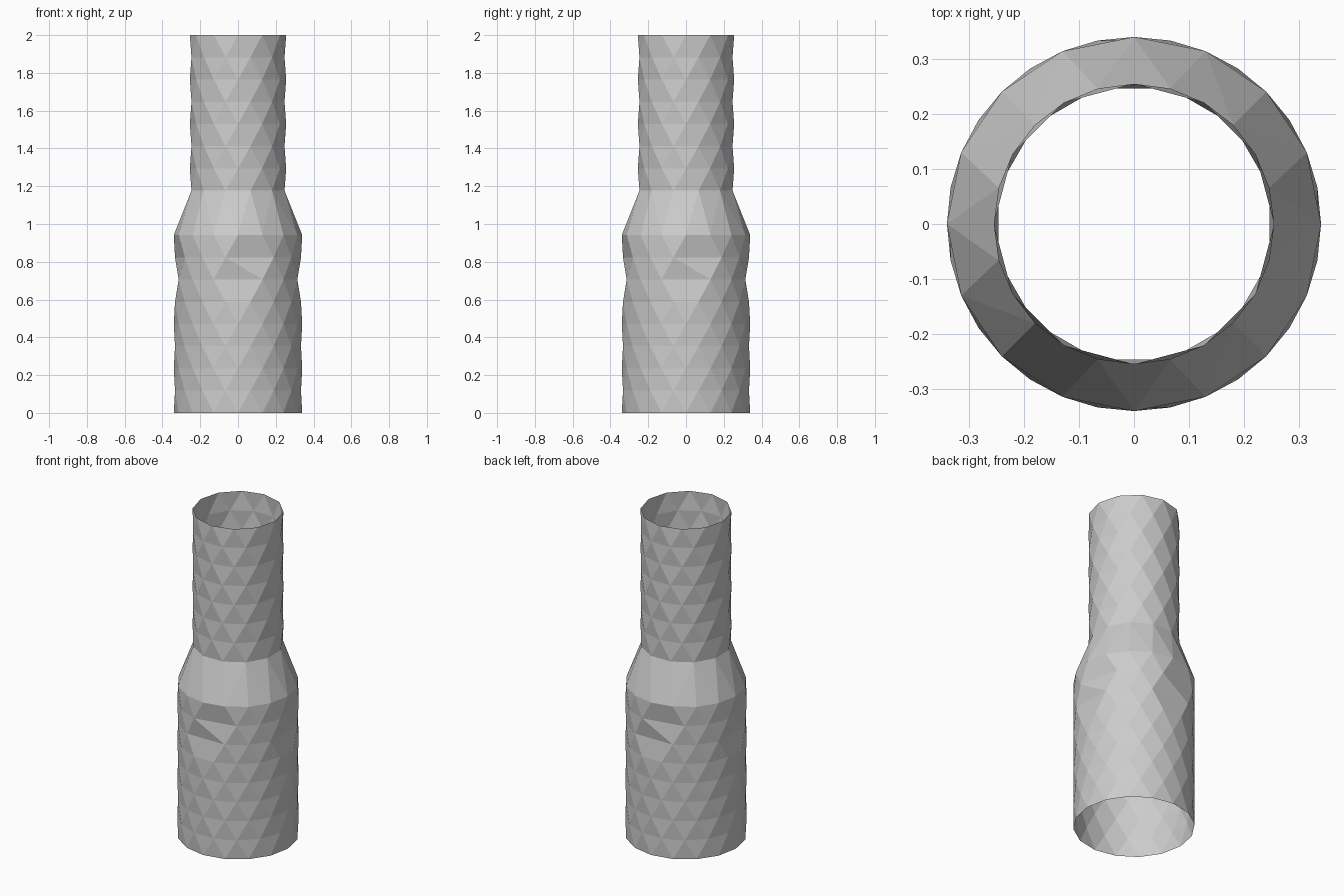
import bpy, bmesh
from math import sin, cos, radians

if "Cube" in bpy.data.objects:
    bpy.data.objects.remove(bpy.data.objects["Cube"])

STEP = 2.0 / 17          # height of one row of triangles
R_BODY, R_NECK = 0.34, 0.255


def ring_angles(first, count):
    """Evenly spaced angles in degrees."""
    return [first + i * 360 / count for i in range(count)]


def quarter_turns(base):
    """Repeat one quadrant of angles four times."""
    return [a + 90 * k for k in range(4) for a in base]


def add_ring(bm, angles, radius, z):
    verts = [bm.verts.new((radius * cos(radians(a)), radius * sin(radians(a)), z))
             for a in angles]
    return angles, verts


def stitch(bm, low, high):
    """Fill the band between two rings with triangles, shortest diagonal first."""
    (la, lv), (ha, hv) = low, high
    n, m = len(la), len(ha)
    la, ha = la + [la[0] + 360], ha + [ha[0] + 360]
    i = j = 0
    while i < n or j < m:
        step_low = j == m or (i < n and
                              abs(la[i + 1] - ha[j]) <= abs(ha[j + 1] - la[i]) + 1e-6)
        if step_low:
            bm.faces.new((lv[i], lv[(i + 1) % n], hv[j % m]))
            i += 1
        else:
            bm.faces.new((lv[i % n], hv[(j + 1) % m], hv[j]))
            j += 1


bm = bmesh.new()
rings = []

# wide body: 16 sides, alternate rows turned half a step
for row in range(9):
    angles = ring_angles(-11.25 if row % 2 else 0, 16)
    if row == 6:         # dented rows lose one point per quadrant
        angles = quarter_turns([-22.5, 22.5, 45])
    elif row == 7:
        angles = quarter_turns([-11.25, 33.75, 56.25])
    rings.append(add_ring(bm, angles, R_BODY, row * STEP))

# narrow neck: 12 sides, the shoulder spans the skipped row
for row in range(10, 18):
    angles = ring_angles(0 if row % 2 else 15, 12)
    rings.append(add_ring(bm, angles, R_NECK, row * STEP))

for low, high in zip(rings, rings[1:]):
    stitch(bm, low, high)

mesh = bpy.data.meshes.new("stepped_tube")
bm.to_mesh(mesh)
bm.free()
tube = bpy.data.objects.new("stepped_tube", mesh)
bpy.context.collection.objects.link(tube)
